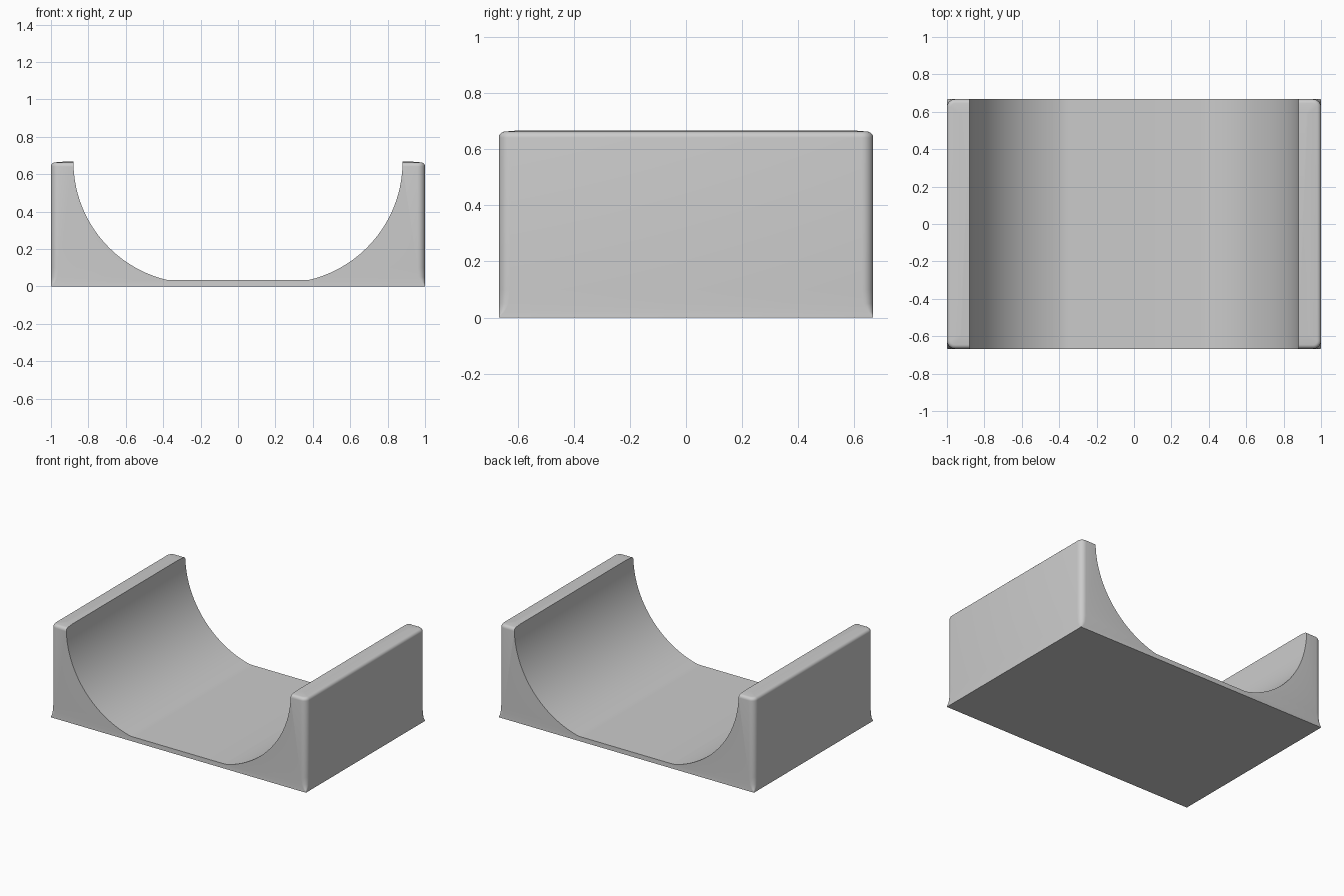
import bpy, bmesh, math

if "Cube" in bpy.data.objects:
    bpy.data.objects.remove(bpy.data.objects["Cube"])

HX, HY, H = 1.0, 0.667, 0.667

grey = bpy.data.materials.new("light grey")
grey.diffuse_color = (0.6, 0.6, 0.6, 1)
grey.use_nodes = True
grey.node_tree.nodes["Principled BSDF"].inputs["Base Color"].default_value = grey.diffuse_color


def make_object(name, bm):
    bmesh.ops.recalc_face_normals(bm, faces=bm.faces[:])
    mesh = bpy.data.meshes.new(name)
    bm.to_mesh(mesh)
    bm.free()
    mesh.materials.append(grey)
    obj = bpy.data.objects.new(name, mesh)
    bpy.context.collection.objects.link(obj)
    return obj


def loft(name, rings):
    """Skin a stack of point rings and cap both ends."""
    bm = bmesh.new()
    loops = [[bm.verts.new(p) for p in ring] for ring in rings]
    n = len(loops[0])
    for a, b in zip(loops, loops[1:]):
        for i in range(n):
            j = (i + 1) % n
            bm.faces.new((a[i], a[j], b[j], b[i]))
    bm.faces.new(loops[0])
    bm.faces.new(loops[-1])
    return make_object(name, bm)


def rounded_rect(z, inset, r, steps=6):
    pts = []
    for k, (sx, sy) in enumerate(((1, 1), (-1, 1), (-1, -1), (1, -1))):
        cx, cy = sx * (HX - inset - r), sy * (HY - inset - r)
        for i in range(steps + 1):
            a = (k + i / steps) * math.pi / 2
            pts.append((cx + r * math.cos(a), cy + r * math.sin(a), z))
    return pts


# Block: sharp corners at the base, blending to rounded corners and top edge
rings = [rounded_rect(z, 0, r) for z, r in
         ((0, 0.002), (0.006, 0.003), (0.02, 0.02), (0.05, 0.035), (0.1, 0.04))]
fillet = 0.022
for i in range(6):
    a = i / 5 * math.pi / 2
    inset = fillet * (1 - math.cos(a))
    rings.append(rounded_rect(H - 0.004 - fillet + fillet * math.sin(a),
                              inset, 0.042 - inset))
rings.append(rounded_rect(H, 0.07, 0.01))
body = loft("cradle_body", rings)

# Channel cutter: flat floor with a large arc up each side
R, CX, FLOOR = 0.65, 0.23, 0.033
end = math.acos(0.12 / R)
side = [(CX + R * math.cos(end * i / 32), H - R * math.sin(end * i / 32))
        for i in range(32)] + [(0.35, FLOOR)]
profile = [(0.88, 1.0)] + side
profile += [(-x, z) for x, z in reversed(profile)]
cutter = loft("channel_cutter", [[(x, y, z) for x, z in profile] for y in (-1, 1)])

cut = body.modifiers.new("channel", 'BOOLEAN')
cut.operation = 'DIFFERENCE'
cut.solver = 'EXACT'
cut.object = cutter
bpy.context.view_layer.objects.active = body
body.select_set(True)
bpy.ops.object.modifier_apply(modifier=cut.name)
bpy.data.objects.remove(cutter)

bpy.ops.object.shade_smooth_by_angle(angle=math.radians(35))
